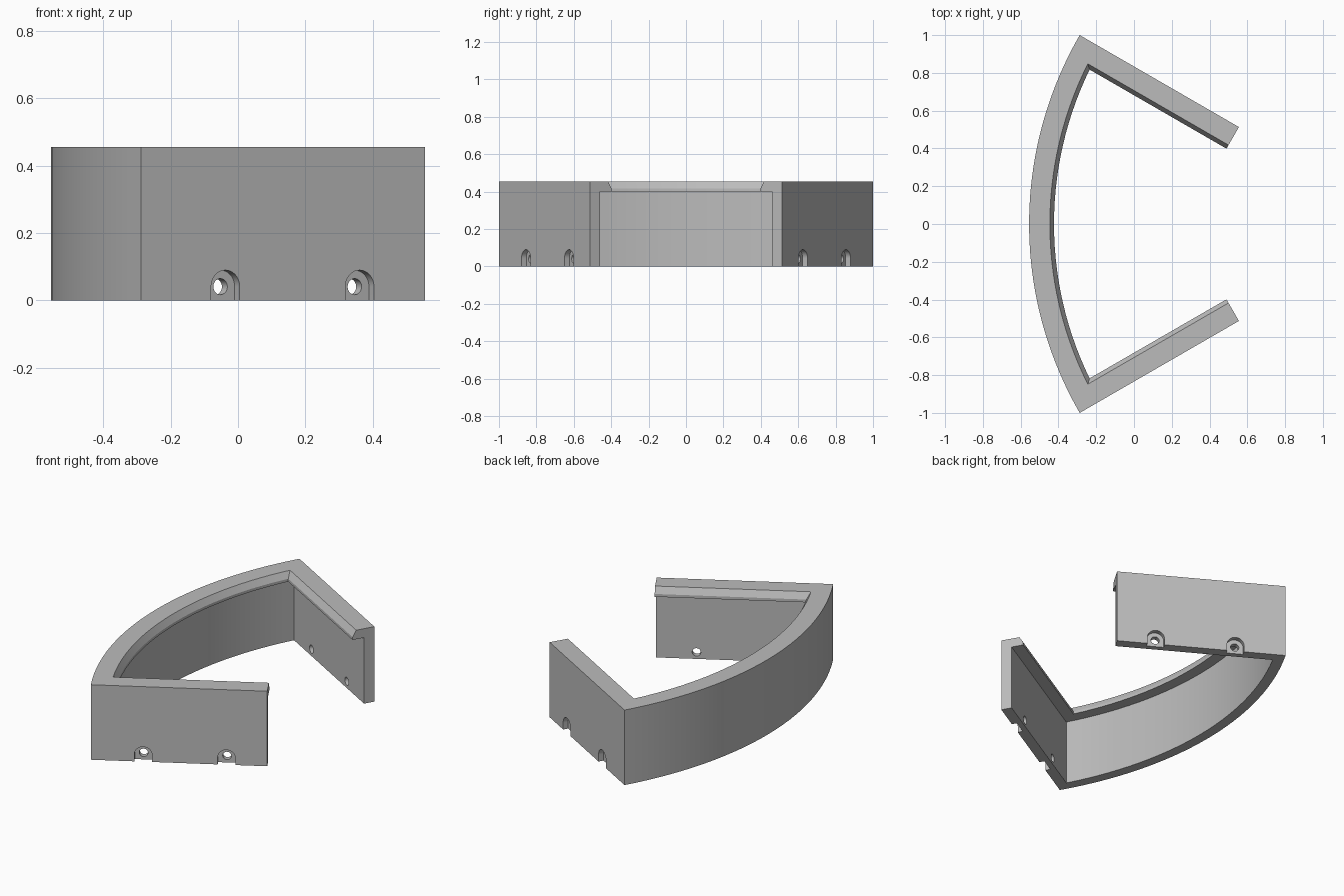
import bpy
import bmesh
from math import sin, cos, pi, radians, sqrt, asin
from mathutils import Matrix, Vector

cube = bpy.data.objects.get("Cube")
if cube:
    bpy.data.objects.remove(cube, do_unlink=True)

# Main dimensions: a sector shaped frame whose apex lies on the +x side
RADIUS = 2.0
HALF_ANGLE = radians(30)
APEX_X = 1.4445
ARM_END = 1.0265
WALL = 0.0625
ARC_STEPS = 28
HEIGHT = 0.455

# Wall cross-section as (inset from the outer face, height), with an overhanging lip
SECTION = [(0, 0), (WALL, 0), (WALL, 0.40), (0.132, 0.40),
           (0.132, 0.417), (0.110, HEIGHT), (0, HEIGHT)]

grey = bpy.data.materials.new("plain grey")
grey.use_nodes = True
colour = (0.5, 0.5, 0.5, 1)
grey.diffuse_color = colour
grey.node_tree.nodes["Principled BSDF"].inputs["Base Color"].default_value = colour


def arm_point(along, inset, side):
    """Plan position on an arm, measured from the apex and its outer face."""
    x = APEX_X - along * cos(HALF_ANGLE) - inset * sin(HALF_ANGLE)
    y = along * sin(HALF_ANGLE) - inset * cos(HALF_ANGLE)
    return x, side * y


def plan_path(inset):
    """Open plan path at one inset: arm end, mitred corner, arc, corner, arm end."""
    r = RADIUS - inset
    limit = HALF_ANGLE - asin(inset / r)
    angles = [limit * (1 - 2 * i / ARC_STEPS) for i in range(ARC_STEPS + 1)]
    arc = [(APEX_X - r * cos(a), r * sin(a)) for a in angles]
    return [arm_point(ARM_END, inset, 1), *arc, arm_point(ARM_END, inset, -1)]


def make_object(name, bm):
    bmesh.ops.recalc_face_normals(bm, faces=bm.faces)
    mesh = bpy.data.meshes.new(name)
    bm.to_mesh(mesh)
    bm.free()
    mesh.materials.append(grey)
    obj = bpy.data.objects.new(name, mesh)
    bpy.context.collection.objects.link(obj)
    return obj


def prism(name, outline, start, depth, along, side):
    """Cutter: outline (offset along arm, height) pushed through the arm wall."""
    bm = bmesh.new()
    rings = [[bm.verts.new((*arm_point(along + u, inset, side), z)) for u, z in outline]
             for inset in (start, start + depth)]
    n = len(outline)
    for i in range(n):
        j = (i + 1) % n
        bm.faces.new((rings[0][i], rings[0][j], rings[1][j], rings[1][i]))
    for ring in rings:
        bm.faces.new(ring)
    return make_object(name, bm)


# Frame: sweep the cross-section along the plan path
bm = bmesh.new()
rails = [[bm.verts.new((x, y, z)) for x, y in plan_path(t)] for t, z in SECTION]
for k, rail in enumerate(rails):
    nxt = rails[(k + 1) % len(rails)]
    for i in range(len(rail) - 1):
        bm.faces.new((rail[i], rail[i + 1], nxt[i + 1], nxt[i]))
for end in (0, -1):
    bm.faces.new([rail[end] for rail in rails])
frame = make_object("curved_frame", bm)

# Screw slots open at the bottom edge, with a round hole through the rest of the wall
SLOT_R, HOLE_R, HOLE_Z = 0.049, 0.024, 0.041
slot = [(-SLOT_R, -0.05)]
slot += [(-SLOT_R * cos(pi * i / 20), HOLE_Z + SLOT_R * sin(pi * i / 20)) for i in range(21)]
slot += [(SLOT_R, -0.05)]
hole = [(HOLE_R * cos(2 * pi * i / 28), HOLE_Z + HOLE_R * sin(2 * pi * i / 28)) for i in range(28)]

cutters = []
for side in (1, -1):
    for along in (1.711, 1.251):
        cutters.append(prism("slot_cutter", slot, -0.05, 0.08, along, side))
        cutters.append(prism("hole_cutter", hole, 0.01, 0.1, along, side))

bpy.ops.object.select_all(action='DESELECT')
frame.select_set(True)
bpy.context.view_layer.objects.active = frame
for cutter in cutters:
    cutter.hide_render = True
    mod = frame.modifiers.new("cut", 'BOOLEAN')
    mod.operation = 'DIFFERENCE'
    mod.solver = 'EXACT'
    mod.object = cutter
    bpy.ops.object.modifier_apply(modifier=mod.name)
    bpy.data.objects.remove(cutter, do_unlink=True)

bpy.ops.object.shade_smooth_by_angle(angle=radians(25))
